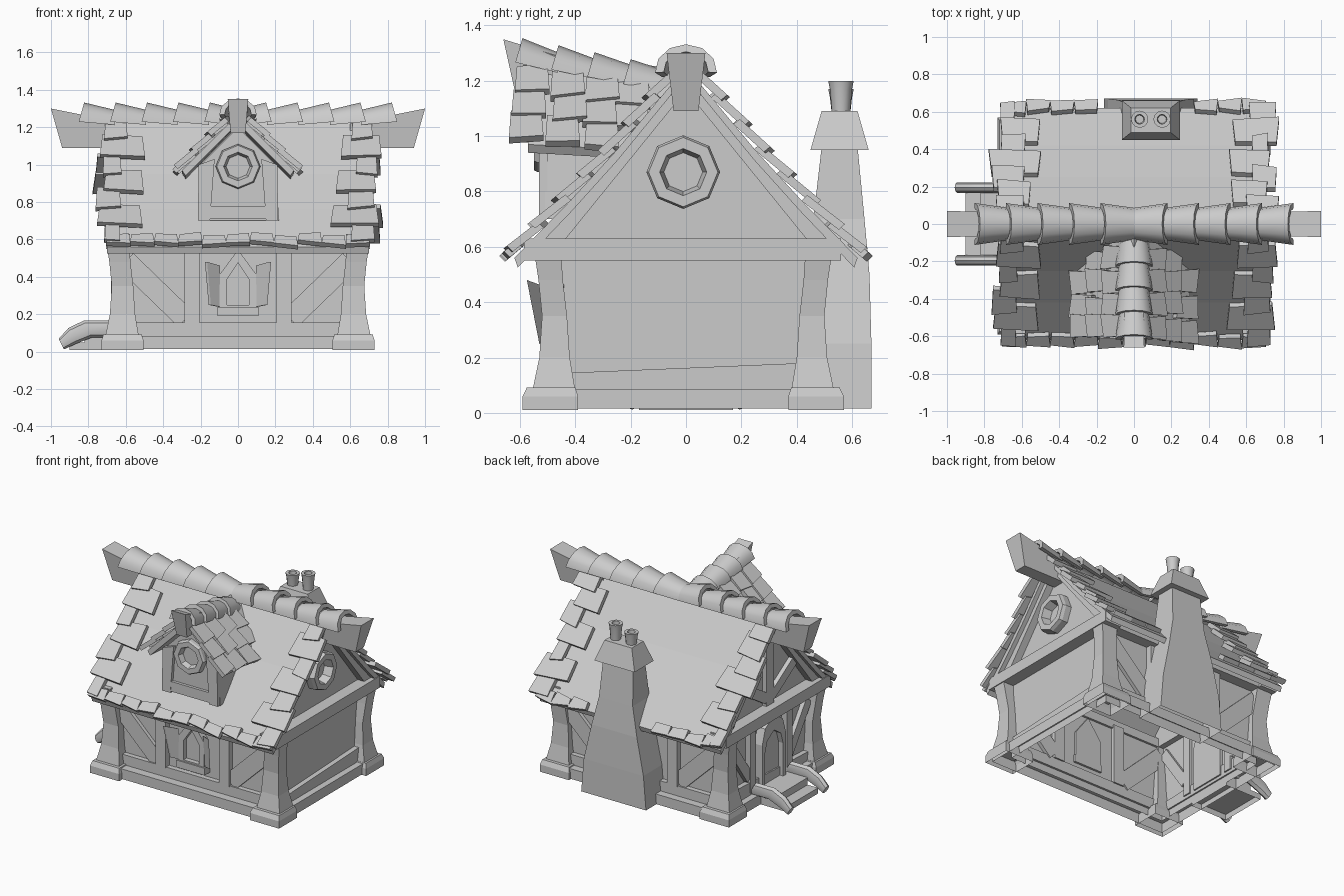
import bpy, bmesh, math, random
from mathutils import Vector

random.seed(4)
if "Cube" in bpy.data.objects:
    bpy.data.objects.remove(bpy.data.objects["Cube"])

clay = bpy.data.materials.new("light_grey")
clay.use_nodes = True
clay.diffuse_color = (0.6, 0.6, 0.6, 1)
clay.node_tree.nodes["Principled BSDF"].inputs["Base Color"].default_value = (0.6, 0.6, 0.6, 1)
BOTH = (-1, 1)


def part(name, *lofts, smooth=False, caps=(0, -1)):
    """Join lofts (lists of rings) into one object; equal end rings make a loop."""
    bm = bmesh.new()
    for rings in lofts:
        loop = rings[0] == rings[-1]
        rows = [[bm.verts.new(p) for p in r] for r in (rings[:-1] if loop else rings)]
        if loop:
            rows.append(rows[0])
        for a, b in zip(rows, rows[1:]):
            for i in range(len(a)):
                j = (i + 1) % len(a)
                bm.faces.new((a[i], a[j], b[j], b[i]))
        if not loop:
            for end in caps:
                bm.faces.new(rows[end])
    bmesh.ops.recalc_face_normals(bm, faces=bm.faces)
    me = bpy.data.meshes.new(name)
    bm.to_mesh(me)
    bm.free()
    me.materials.append(clay)
    ob = bpy.data.objects.new(name, me)
    bpy.context.collection.objects.link(ob)
    if smooth:
        bpy.ops.object.select_all(action='DESELECT')
        ob.select_set(True)
        bpy.context.view_layer.objects.active = ob
        bpy.ops.object.shade_smooth_by_angle(angle=math.radians(40))


def ring(axis, pts, d):
    return [{'x': (d, u, v), 'y': (u, d, v), 'z': (u, v, d)}[axis] for u, v in pts]


def prism(axis, pts, d0, d1):
    return [ring(axis, pts, d0), ring(axis, pts, d1)]


def rect(x0, x1, y0, y1):
    return [(x0, y0), (x1, y0), (x1, y1), (x0, y1)]


def box(x0, x1, y0, y1, z0, z1):
    return prism('z', rect(x0, x1, y0, y1), z0, z1)


def beam(axis, p, q, w, d0, d1):
    a, b = Vector(p), Vector(q)
    n = (b - a).orthogonal().normalized() * w / 2
    return prism(axis, [a + n, b + n, b - n, a - n], d0, d1)


def frame(axis, outer, inner, d0, d1):
    o, i = prism(axis, outer, d0, d1), prism(axis, inner, d0, d1)
    return [o[0], o[1], i[1], i[0], o[0]]


def octagon(cu, cv, r):
    return [(cu + r * math.sin(k * math.pi / 4), cv + r * math.cos(k * math.pi / 4)) for k in range(8)]


def scaled(pts, s, cu, cv):
    return [(cu + (u - cu) * s, cv + (v - cv) * s) for u, v in pts]


def octagon_window(name, axis, cu, cv, r, d0, d1):
    """Bevelled frame around a pane sunk in a tapering hole."""
    rows = [ring(axis, octagon(cu, cv, r * f), d)
            for f, d in ((1, d0), (1, d0 * .3 + d1 * .7), (.94, d1), (.64, d1), (.5, d0))]
    part(name + "_frame", rows + rows[:1])
    part(name + "_pane", prism(axis, octagon(cu, cv, r * .56), d0, d0 * .8 + d1 * .2))


# Roof slope, ridge to eave
SLOPE = [(0, 1.25), (.25, .95), (.42, .765), (.62, .56)]


def roof_y(z):
    for (y0, z0), (y1, z1) in zip(SLOPE, SLOPE[1:]):
        if z >= z1:
            break
    return y0 + (z0 - z) / (z0 - z1) * (y1 - y0)


def on_slope(s):
    for a, b in zip(SLOPE, SLOPE[1:]):
        a, b = Vector(a), Vector(b)
        length = (b - a).length
        if s <= length:
            break
        s -= length
    d = (b - a).normalized()
    return a + d * s, d


def tile(c, across, down, w, l, t=.03, lift=.1):
    """Slab lying on a slope, its lower end lifted and a little crooked."""
    n = across.cross(down).normalized()
    n = n if n.z > 0 else -n
    down = (down + n * lift).normalized()
    rows = []
    for k in BOTH:
        e = c + down * (k * l / 2) + n * .01
        skew = down * random.uniform(-.012, .012)
        half = across * (w / 2 * (1 + .06 * k))
        rows.append([tuple(e + sx * (half + skew) + n * h)
                     for sx, h in ((-1, 0), (1, 0), (1, t), (-1, t))])
    return rows


def ridge_tile(p, q, side, r0, r1):
    """Half-round flared tile from p (wide, lip leaning back) to q (narrow)."""
    rows = []
    angles = [math.radians(-4 + 188 * k / 6) for k in range(7)]
    back = (Vector(q) - Vector(p)).normalized()
    for c, r, lean in ((p, r0, .25), (q, r1, 0)):
        arc = [(a, 1) for a in angles] + [(a, .72) for a in reversed(angles)]
        rows.append([tuple(Vector(c) + side * (r * f * math.cos(a))
                           + (Vector((0, 0, .88)) + back * lean) * (r * f * math.sin(a))) for a, f in arc])
    return rows


# Base, walls and gables
part("plinth", [ring('z', rect(-x, x, -y - .005, y), z)
                for x, y, z in ((.7, .555, .015), (.7, .555, .085), (.61, .46, .085))], caps=())
part("walls", box(-.62, .62, -.465, .465, .03, .62), caps=())
part("gable_walls", *[prism('x', [(-.52, .6), (.52, .6), (0, 1.17)], s * .58, s * .62) for s in BOTH])
part("sill_timbers", *[box(-.56, .56, s * .45, s * .5, .08, .155) for s in BOTH],
     *[prism('x', [(-.42, .08), (.42, .08), (.42, .18), (-.42, .145)], s * .61, s * .655) for s in BOTH])
part("foot_stones", *[[ring('z', rect(sx * .505, sx * .73, sy * .38 - .01, sy * .58 - .01), .01),
                       ring('z', rect(sx * .505, sx * .73, sy * .38 - .01, sy * .58 - .01), .06),
                       ring('z', rect(sx * .515, sx * .72, sy * .39 - .01, sy * .565 - .01), .092)]
                      for sx in BOTH for sy in BOTH], caps=(-1,))
POST = [(.08, .53, .71), (.2, .55, .685), (.35, .56, .675), (.48, .575, .688), (.56, .58, .7)]
part("corner_posts", *[[ring('z', rect(sx * i, sx * o, sy * (i - .14) - .01, sy * (o - .165) - .01), z)
                        for z, i, o in POST] for sx in BOTH for sy in BOTH])
part("side_tie_beams", *[box(s * .58, s * .705, -.585, .56, .55, .63) for s in BOTH])
part("eave_beams", *[box(-.6, .6, s * .45, s * .54, .55, .61) for s in BOTH])
part("rake_boards", *[prism('x', [(sy * .55, .61), (sy * .45, .61), (0, 1.165), (0, 1.22)], s * .6, s * .67)
                      for s in BOTH for sy in BOTH])

# Timber framing
part("wall_timbers", *[box(sx * .205, sx * .285, sy * .44, sy * .505, .15, .57) for sx in BOTH for sy in BOTH],
     *[beam('y', (sx * .6, .485), (sx * .28, .175), .115, sy * .44, sy * .49) for sx in BOTH for sy in BOTH])
part("door_side_timbers", *[box(-.66, -.6, s * .17, s * .23, .1, .56) for s in BOTH],
     *[beam('x', (s * .43, .5), (s * .22, .2), .07, -.65, -.6) for s in BOTH],
     *[beam('x', (s * .03, .68), (s * .3, .85), .07, -.65, -.6) for s in BOTH],
     box(-.65, -.6, -.04, .04, .62, 1.12))

# Front window with open shutters
arch = [(-.1, .24), (.1, .24), (.1, .41), (0, .545), (-.1, .41)]
pane = [(-.06, .25), (.06, .25), (.06, .385), (0, .475), (-.06, .385)]
part("front_window_frame", frame('y', arch, pane, -.45, -.515))
part("front_window_pane", prism('y', pane, -.45, -.48))
part("front_window_sill", box(-.11, .11, -.525, -.45, .19, .24))
part("shutters", *[[[(s * x + dx, y, z) for x, y, z in
                     ((.095, -.505, .24), (.145, -.53, .25), (.165, -.575, .48), (.095, -.52, .46))]
                    for dx in (0, s * .012)] for s in BOTH])

# Round-topped door, steps and rails
door = [(-.1, .1), (.1, .1), (.1, .33), (.075, .41), (0, .46), (-.075, .41), (-.1, .33)]
part("door_frame", frame('x', scaled(door, 1.3, 0, .1), door, -.6, -.68))
part("door", prism('x', door, -.6, -.645))
part("steps", box(-.9, -.62, -.17, .17, .01, .05), box(-.82, -.62, -.17, .17, .05, .1), caps=(-1,))
RAIL = [(-.945, .04, .028), (-.885, .085, .042), (-.8, .122, .045), (-.66, .122, .045)]
part("step_rails", *[[[(x - .5 * r * math.cos(a * math.pi / 4), s * .195 + .028 * math.sin(a * math.pi / 4),
                        z + r * math.cos(a * math.pi / 4)) for a in range(8)] for x, z, r in RAIL]
                     for s in BOTH], smooth=True)

octagon_window("gable_window", 'x', -.01, .87, .133, .61, .685)

# Main roof
outline = [(-y, z) for y, z in reversed(SLOPE)] + SLOPE[1:]
part("roof", prism('x', outline + [(y * .98, z - .035) for y, z in reversed(outline)], -.7, .7))
X = Vector((1, 0, 0))
edge_tiles, eave_tiles = [], []
for sy in BOTH:
    for sx in BOTH:
        for k in range(7):
            p, d = on_slope(.1 + k * .124)
            inner = (.53 if k % 2 else .61) + random.uniform(-.03, .03)
            outer = .735 + random.uniform(-.03, .035)
            edge_tiles.append(tile(Vector((sx * (inner + outer) / 2, sy * p.x, p.y)), X,
                                   Vector((0, sy * d.x, d.y)), outer - inner, .16, lift=.14))
    for k in range(11):
        x = -.64 + k * .128
        if sy > 0 and -.2 < x < .38:
            continue
        p, d = on_slope(.905 + random.uniform(-.012, .012))
        eave_tiles.append(tile(Vector((x, sy * p.x, p.y)), X, Vector((0, sy * d.x, d.y)), .122, .07, t=.03))
part("roof_edge_tiles", *edge_tiles)
part("roof_eave_tiles", *eave_tiles)

# Ridge beam ends and ridge tiles
part("ridge_beam_ends", *[[[(s * 1.0, -.07, 1.3), (s * 1.0, .07, 1.3), (s * .94, .045, 1.09), (s * .94, -.045, 1.09)],
                           [(s * .6, -.06, 1.22), (s * .6, .06, 1.22), (s * .6, .045, 1.09), (s * .6, -.045, 1.09)]]
                          for s in BOTH])
part("ridge_tiles", *[ridge_tile((s * (.85 - .168 * k), 0, 1.236), (s * (.66 - .168 * k), 0, 1.218),
                                 Vector((0, 1, 0)), .112, .085) for s in BOTH for k in range(5)], smooth=True)

# Dormer
wall = [(-.21, .7), (.22, .7), (.2, 1.0), (0, 1.2), (-.2, 1.0)]
part("dormer_wall", [ring('y', wall, -.51), [(u, .03 - roof_y(v), v) for u, v in wall]])
part("dormer_timbers", *[prism('y', [(s * .215, .7), (s * .15, .7), (s * .125, 1.03), (s * .21, 1.0)], -.532, -.5)
                         for s in BOTH], box(-.17, .17, -.53, -.48, .71, .78))
octagon_window("dormer_window", 'y', 0, .99, .12, -.505, -.55)
cap = [(-.3, .97), (0, 1.27), (.3, .97), (.28, .94), (0, 1.22), (-.28, .94)]
part("dormer_roof", [ring('y', cap, -.57), [(u, .04 - roof_y(min(v, 1.2)), v - .02) for u, v in cap]])
dormer_tiles = []
for s in BOTH:
    for row in range(3):
        x, z = .09 + row * .085, 1.185 - row * .085
        for k in range(4 - row // 2):
            y = -.56 + k * .122 + random.uniform(-.02, .02)
            dormer_tiles.append(tile(Vector((s * x, y, z - .016 * k)), Vector((0, 1, 0)),
                                     Vector((s, 0, -1)).normalized(), .118, .14))
part("dormer_tiles", *dormer_tiles)
part("dormer_ridge_beam", [[(-.055, -.66, 1.35), (.055, -.66, 1.35), (.04, -.62, 1.17), (-.04, -.62, 1.17)],
                           [(-.05, -.4, 1.27), (.05, -.4, 1.27), (.04, -.4, 1.17), (-.04, -.4, 1.17)]])
part("dormer_ridge_tiles", *[ridge_tile((0, -.615 + .13 * k, 1.272 - .026 * k), (0, -.465 + .13 * k, 1.235 - .022 * k),
                                        X, .1, .078) for k in range(4)], smooth=True)

# Chimney
STACK = [(.015, .25, .46, .67), (.25, .23, .46, .67), (.5, .175, .46, .663), (.7, .13, .46, .645), (.96, .115, .49, .62)]
part("chimney_stack", [ring('z', rect(.09 - w, .09 + w, y0, y1), z) for z, w, y0, y1 in STACK], caps=(-1,))
part("chimney_cap", [ring('z', rect(-.065, .245, .45, .66), .95), ring('z', rect(-.015, .195, .49, .62), 1.09)])
for name, x, top in (("left_pot", .15, 1.2), ("right_pot", .03, 1.17)):
    part(name, [ring('z', [(x + r * math.cos(k * math.pi / 6), .56 + r * math.sin(k * math.pi / 6))
                           for k in range(12)], z)
                for z, r in ((1.07, .032), (top - .03, .04), (top, .046), (top, .026), (1.12, .022))], smooth=True)
